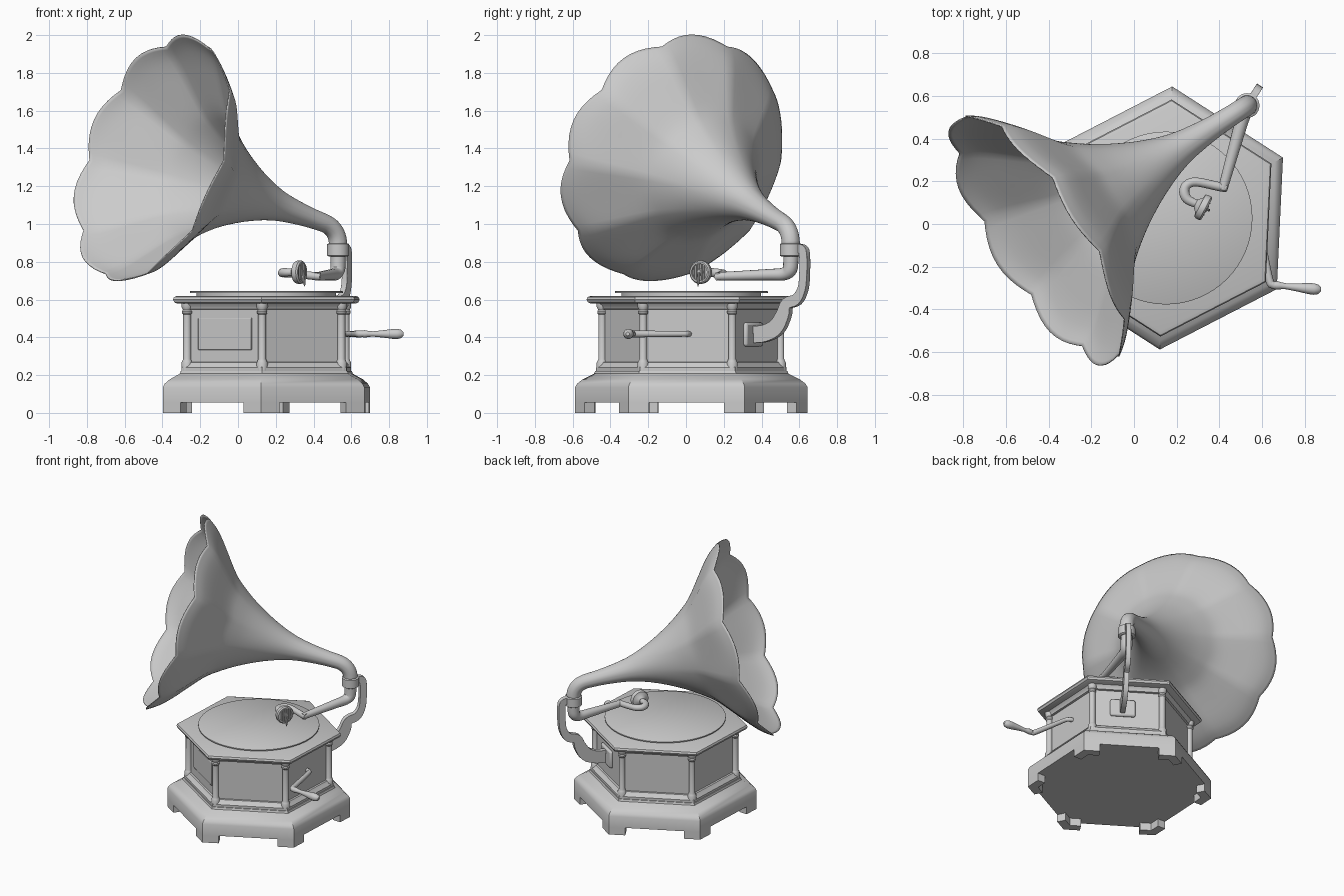
import bpy, bmesh
from math import sin, cos, pi, radians, sqrt
from mathutils import Vector as V

if "Cube" in bpy.data.objects:
    bpy.data.objects.remove(bpy.data.objects["Cube"])

C = V((0.15, 0.028, 0))          # cabinet centre
CORNERS = [radians(27.3 + 60 * k) for k in range(6)]


def direction(a):
    return V((cos(a), sin(a), 0))


def loft(name, rings, cap=True):
    """Skin a list of point rings into a mesh object."""
    bm = bmesh.new()
    vs = [[bm.verts.new(p) for p in r] for r in rings]
    n = len(rings[0])
    for a, b in zip(vs, vs[1:]):
        for i in range(n):
            j = (i + 1) % n
            bm.faces.new((a[i], a[j], b[j], b[i]))
    if cap:
        bm.faces.new(vs[0][::-1])
        bm.faces.new(vs[-1])
    bmesh.ops.recalc_face_normals(bm, faces=bm.faces)
    me = bpy.data.meshes.new(name)
    bm.to_mesh(me)
    bm.free()
    ob = bpy.data.objects.new(name, me)
    bpy.context.collection.objects.link(ob)
    return ob


def bevel(ob, w, seg=2):
    m = ob.modifiers.new("bevel", 'BEVEL')
    m.width, m.segments, m.limit_method = w, seg, 'ANGLE'
    return ob


def lathe(name, prof, centre, n=20, phase=0.0, axis=V((0, 0, 1))):
    """Stack of (radius, height) rings around an axis."""
    q = V((0, 0, 1)).rotation_difference(axis)
    return loft(name, [[V(centre) + q @ V((r * cos(phase + 2 * pi * i / n), r * sin(phase + 2 * pi * i / n), z))
                        for i in range(n)] for r, z in prof])


def hexa(name, prof):
    return lathe(name, prof, C, 6, CORNERS[0])


def spline(pts, k=5):
    """Catmull-Rom through tuples of any length."""
    p = [pts[0]] + list(pts) + [pts[-1]]
    out = []
    for i in range(1, len(p) - 2):
        for s in range(k):
            t = s / k
            out.append(tuple(0.5 * (2 * b + (c - a) * t + (2 * a - 5 * b + 4 * c - d) * t * t
                                    + (3 * b - a - 3 * c + d) * t ** 3)
                             for a, b, c, d in zip(*p[i - 1:i + 3])))
    return out + [tuple(pts[-1])]


def sweep(name, pts, k=5, n=16):
    """Round tube through (x, y, z, radius) points."""
    pts = spline(pts, k)
    ps = [V(p[:3]) for p in pts]
    side, old, rings = None, None, []
    for i, p in enumerate(ps):
        t = (ps[min(i + 1, len(ps) - 1)] - ps[max(i - 1, 0)]).normalized()
        side = t.orthogonal().normalized() if side is None else old.rotation_difference(t) @ side
        up, old = t.cross(side), t
        r = pts[i][3]
        rings.append([p + r * (side * cos(2 * pi * j / n) + up * sin(2 * pi * j / n)) for j in range(n)])
    return loft(name, rings)


def face_slab(name, a, dist, w, h, d, z, shift=0.0):
    """Thin box lying on the cabinet face whose normal has angle a."""
    nrm = direction(a)
    tan = V((-nrm.y, nrm.x, 0))
    o = C + nrm * dist + tan * shift + V((0, 0, z))
    return loft(name, [[o + tan * (sx * w / 2) + V((0, 0, sz * h / 2)) + nrm * dd
                        for sx, sz in ((-1, -1), (1, -1), (1, 1), (-1, 1))] for dd in (-d, d)])


# Cabinet: plinth, body, mouldings, lid
hexa("plinth", [(0.617, 0.055), (0.617, 0.135), (0.605, 0.155), (0.575, 0.178), (0.54, 0.195), (0.515, 0.208),
                (0.51, 0.222), (0.49, 0.225)])
hexa("cabinet_body", [(0.465, 0.22), (0.465, 0.59)])
hexa("lower_moulding", [(0.505, 0.222), (0.505, 0.24), (0.49, 0.255), (0.48, 0.268), (0.46, 0.27)])
hexa("upper_moulding", [(0.46, 0.545), (0.48, 0.55), (0.485, 0.565), (0.505, 0.585)])
hexa("lid", [(0.53, 0.578), (0.548, 0.585), (0.556, 0.6), (0.55, 0.613), (0.53, 0.62)])

# Feet and corner columns
for k, a in enumerate(CORNERS):
    v = C + direction(a) * 0.617
    d1, d2 = direction(a + radians(120)), direction(a - radians(120))
    m1, m2 = direction(a + radians(210)), direction(a - radians(210))
    plan = [v + d1 * 0.11, v, v + d2 * 0.11, v + d2 * 0.11 + m2 * 0.06,
            v - direction(a) * 0.0693, v + d1 * 0.11 + m1 * 0.06]
    loft(f"foot_{k+1}", [[p + V((0, 0, z)) for p in plan] for z in (0.0, 0.058)])
    lathe(f"column_{k+1}", [(0.03, 0.225), (0.03, 0.265), (0.025, 0.275), (0.021, 0.285), (0.021, 0.52),
                            (0.027, 0.528), (0.027, 0.538), (0.022, 0.545), (0.03, 0.56), (0.03, 0.582)],
          C + direction(a) * 0.472, 14)

# Front panel, bracket plate
bevel(face_slab("front_panel", radians(237.3), 0.403, 0.335, 0.17, 0.006, 0.418), 0.003)
bevel(face_slab("bracket_plate", radians(57.3), 0.408, 0.17, 0.125, 0.014, 0.415, -0.03), 0.012)

# Turntable
lathe("turntable", [(0.37, 0.618), (0.37, 0.634), (0.405, 0.635), (0.405, 0.643), (0.40, 0.646)], C, 64)

# Support bracket: flat curved arm (distance out, height, half width)
BO, BD = V((0.408, 0.365, 0)), direction(radians(57.3))
BT = V((-BD.y, BD.x, 0)) * 0.017
path = spline([(0.0, 0.415, 0.045), (0.07, 0.422, 0.045), (0.14, 0.455, 0.045), (0.182, 0.52, 0.04),
               (0.205, 0.578, 0.032), (0.265, 0.6, 0.03), (0.3, 0.65, 0.025), (0.312, 0.72, 0.024),
               (0.312, 0.84, 0.024), (0.295, 0.868, 0.024), (0.25, 0.87, 0.022)], 4)
rings = []
for i, (u, z, w) in enumerate(path):
    a, b = path[max(i - 1, 0)], path[min(i + 1, len(path) - 1)]
    t = V((b[0] - a[0], b[1] - a[1])).normalized()
    ends = [BO + BD * (u - s * t.y * w) + V((0, 0, z + s * t.x * w)) for s in (-1, 1)]
    rings.append([ends[0] - BT, ends[0] + BT, ends[1] + BT, ends[1] - BT])
bevel(loft("support_bracket", rings), 0.006)

# Crank: slanting arm and turned handle
sweep("crank_arm", [(0.54, 0.02, 0.418, 0.014), (0.575, 0.005, 0.418, 0.015), (0.59, -0.03, 0.418, 0.015),
                    (0.632, -0.25, 0.418, 0.018), (0.65, -0.285, 0.418, 0.018), (0.69, -0.293, 0.418, 0.013)])
lathe("crank_handle", [(0.016, 0), (0.02, 0.015), (0.016, 0.035), (0.014, 0.06), (0.019, 0.11), (0.026, 0.165),
                       (0.027, 0.19), (0.022, 0.21), (0.01, 0.222)], (0.655, -0.286, 0.418), 20, 0,
      V((0.995, -0.1, 0)).normalized())

# Tone arm: collar, elbow pipe, curved end
P = V((0.53, 0.555, 0))
lathe("collar", [(0.05, 0.828), (0.058, 0.833), (0.058, 0.893), (0.05, 0.898)], P, 28)
sweep("tone_arm", [(0.53, 0.555, 0.85, 0.04), (0.53, 0.555, 0.80, 0.04), (0.527, 0.548, 0.757, 0.039),
                   (0.515, 0.515, 0.735, 0.034), (0.49, 0.43, 0.731, 0.03), (0.415, 0.16, 0.722, 0.022)])
sweep("arm_curve", [(0.435, 0.17, 0.722, 0.021), (0.40, 0.175, 0.725, 0.021), (0.29, 0.197, 0.737, 0.021),
                    (0.245, 0.18, 0.74, 0.022), (0.236, 0.145, 0.742, 0.024), (0.255, 0.112, 0.744, 0.022),
                    (0.31, 0.088, 0.745, 0.018)])

# Sound box disc with grille bars and needle
AX = V((0.88, -0.46, 0)).normalized()
S = V((0.325, 0.078, 0.745))
lathe("sound_box", [(0.02, -0.04), (0.04, -0.022), (0.058, -0.018), (0.062, -0.008), (0.062, 0.01), (0.055, 0.018),
                    (0.046, 0.018), (0.044, 0.01), (0.02, 0.012), (0.012, 0.022)], S, 32, 0, AX)
for k in range(-2, 3):
    c = S + AX * 0.018 + AX.cross(V((0, 0, 1))) * (k * 0.015)
    h = V((0, 0, sqrt(0.047 ** 2 - (k * 0.015) ** 2)))
    sweep(f"grille_bar_{k+3}", [(*(c - h), 0.004), (*(c + h), 0.004)], 2, 6)
sweep("needle", [(*(S + AX * 0.022), 0.006), (*(S + AX * 0.028 - V((0, 0, 0.05))), 0.007),
                 (*(S + AX * 0.032 - V((0, 0, 0.075))), 0.002)], 3, 8)

# Horn: elbow into a ten-petalled flare
el = radians(17.5)
H = V((-0.843, -0.537, 0)).normalized()
N = H * cos(el) + V((0, 0, sin(el)))
E1 = V((-H.y, H.x, 0))
K = P + V((0, 0, 0.978))
rings = []


def horn_ring(c, t, r):
    e2 = t.cross(E1)
    f = min(r / 0.67, 1)
    ring = []
    for i in range(100):
        th = 2 * pi * i / 100
        w = abs(sin(5 * th)) - 0.6
        rr = r * (1 + 0.03 * w * sqrt(f))
        ring.append(c + (E1 * cos(th) + e2 * sin(th)) * rr + t * (0.045 * w * f ** 1.5))
    rings.append(ring)


P0, P2 = P + V((0, 0, 0.885)), K + N * 0.1
for i in range(9):
    s = i / 9
    horn_ring(P0 * (1 - s) ** 2 + K * 2 * s * (1 - s) + P2 * s * s,
              ((K - P0) * (1 - s) + (P2 - K) * s).normalized(), 0.045)
for u, r in spline([(0.1, 0.046), (0.22, 0.053), (0.4, 0.08), (0.57, 0.14), (0.73, 0.222), (0.85, 0.302),
                    (0.925, 0.365), (1.015, 0.47), (1.095, 0.565), (1.16, 0.63), (1.222, 0.674)], 3):
    horn_ring(K + N * u, N, r)
horn = loft("horn", rings, cap=False)
m = horn.modifiers.new("thickness", 'SOLIDIFY')
m.thickness, m.offset = 0.006, 0

# Smooth shading with sharp edges kept
bpy.ops.object.select_all(action='SELECT')
bpy.context.view_layer.objects.active = horn
bpy.ops.object.shade_smooth_by_angle(angle=radians(32))
